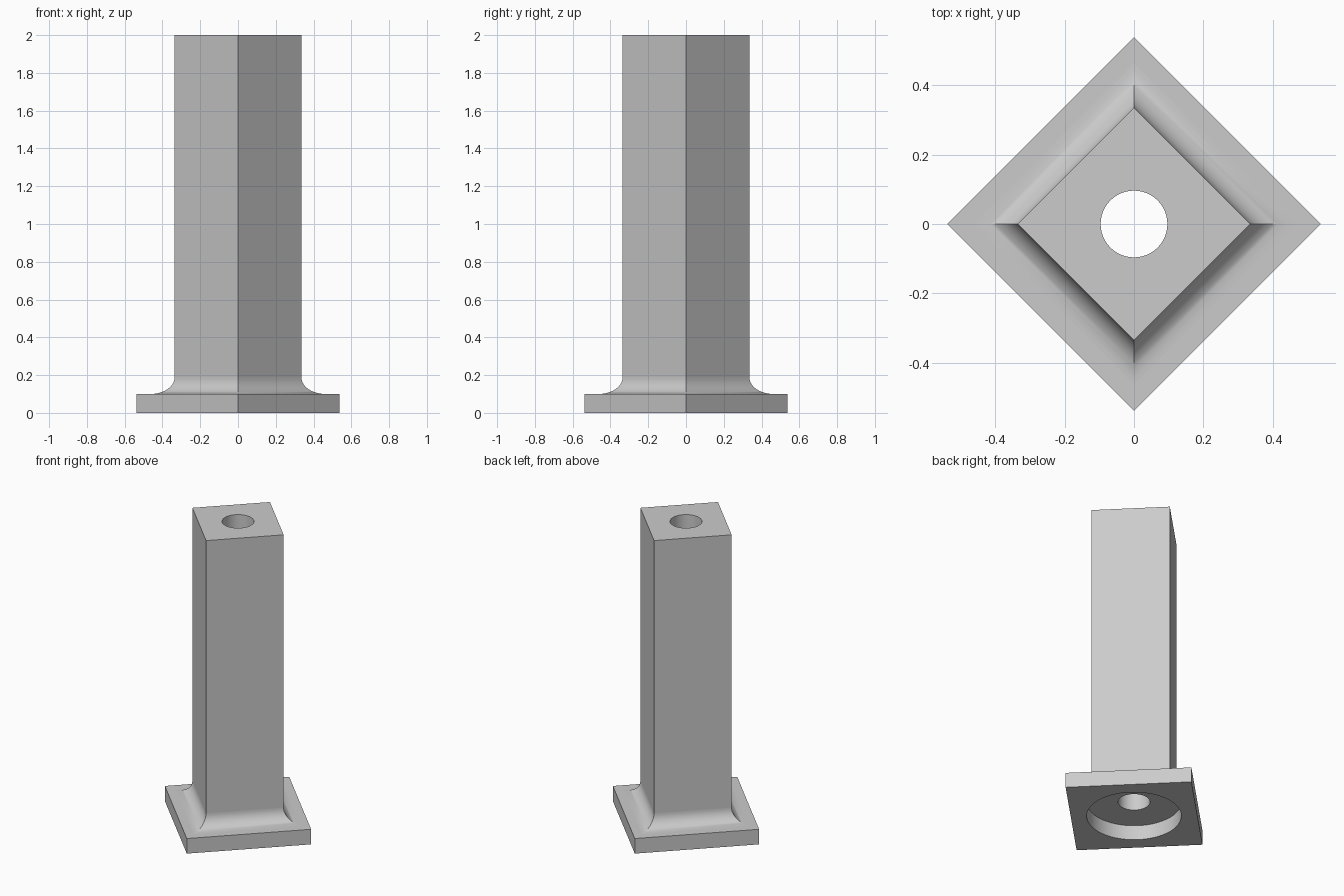
import bpy, bmesh
from math import sin, cos, pi, sqrt

cube = bpy.data.objects.get("Cube")
if cube:
    bpy.data.objects.remove(cube, do_unlink=True)

SHAFT, PLATE = 0.335, 0.537      # corner distances of the square sections
PLATE_H, FILLET, TOP = 0.1, 0.09, 2.0
BORE, RECESS, RECESS_H = 0.096, 0.285, 0.097
STEPS, SIDES = 12, 64

grey = bpy.data.materials.new("plain_grey")
grey.use_nodes = True
colour = (0.6, 0.6, 0.6, 1)
grey.diffuse_color = colour
grey.node_tree.nodes["Principled BSDF"].inputs["Base Color"].default_value = colour

bm = bmesh.new()


def ring(radius, z, sides):
    return [bm.verts.new((radius * cos(2 * pi * i / sides),
                          radius * sin(2 * pi * i / sides), z)) for i in range(sides)]


def skin(a, b, smooth=False):
    """Join two rings with quads."""
    n = len(a)
    for i in range(n):
        j = (i + 1) % n
        bm.faces.new((a[i], a[j], b[j], b[i])).smooth = smooth


def holed_cap(outer, inner):
    """Flat face between a square outline and a round hole."""
    edges = []
    for loop in (outer, inner):
        for i, v in enumerate(loop):
            w = loop[(i + 1) % len(loop)]
            edges.append(bm.edges.get((v, w)) or bm.edges.new((v, w)))
    bmesh.ops.triangle_fill(bm, use_beauty=True, use_dissolve=False, edges=edges)


# Square base plate
plate_low = ring(PLATE, 0, 4)
plate_high = ring(PLATE, PLATE_H, 4)
skin(plate_low, plate_high)

# Concave fillet sweeping up into the shaft
fillet = []
for i in range(STEPS + 1):
    a = pi / 2 * i / STEPS
    fillet.append(ring(SHAFT + sqrt(2) * FILLET * (1 - sin(a)),
                       PLATE_H + FILLET * (1 - cos(a)), 4))
skin(plate_high, fillet[0])
for low, high in zip(fillet, fillet[1:]):
    skin(low, high, True)

# Square shaft
shaft_top = ring(SHAFT, TOP, 4)
skin(fillet[-1], shaft_top)

# Through bore and round recess under the plate
bore_top = ring(BORE, TOP, SIDES)
bore_low = ring(BORE, RECESS_H, SIDES)
recess_high = ring(RECESS, RECESS_H, SIDES)
recess_low = ring(RECESS, 0, SIDES)
skin(bore_top, bore_low, True)
skin(bore_low, recess_high)
skin(recess_high, recess_low, True)
holed_cap(shaft_top, bore_top)
holed_cap(plate_low, recess_low)

bmesh.ops.recalc_face_normals(bm, faces=bm.faces)

# Keep the corner creases and rims sharp
for e in bm.edges:
    if len(e.link_faces) == 2:
        flat = not all(f.smooth for f in e.link_faces)
        e.smooth = not flat and e.calc_face_angle(0) < pi / 6

mesh = bpy.data.meshes.new("flanged_post")
bm.to_mesh(mesh)
bm.free()
mesh.materials.append(grey)
post = bpy.data.objects.new("flanged_post", mesh)
bpy.context.collection.objects.link(post)
